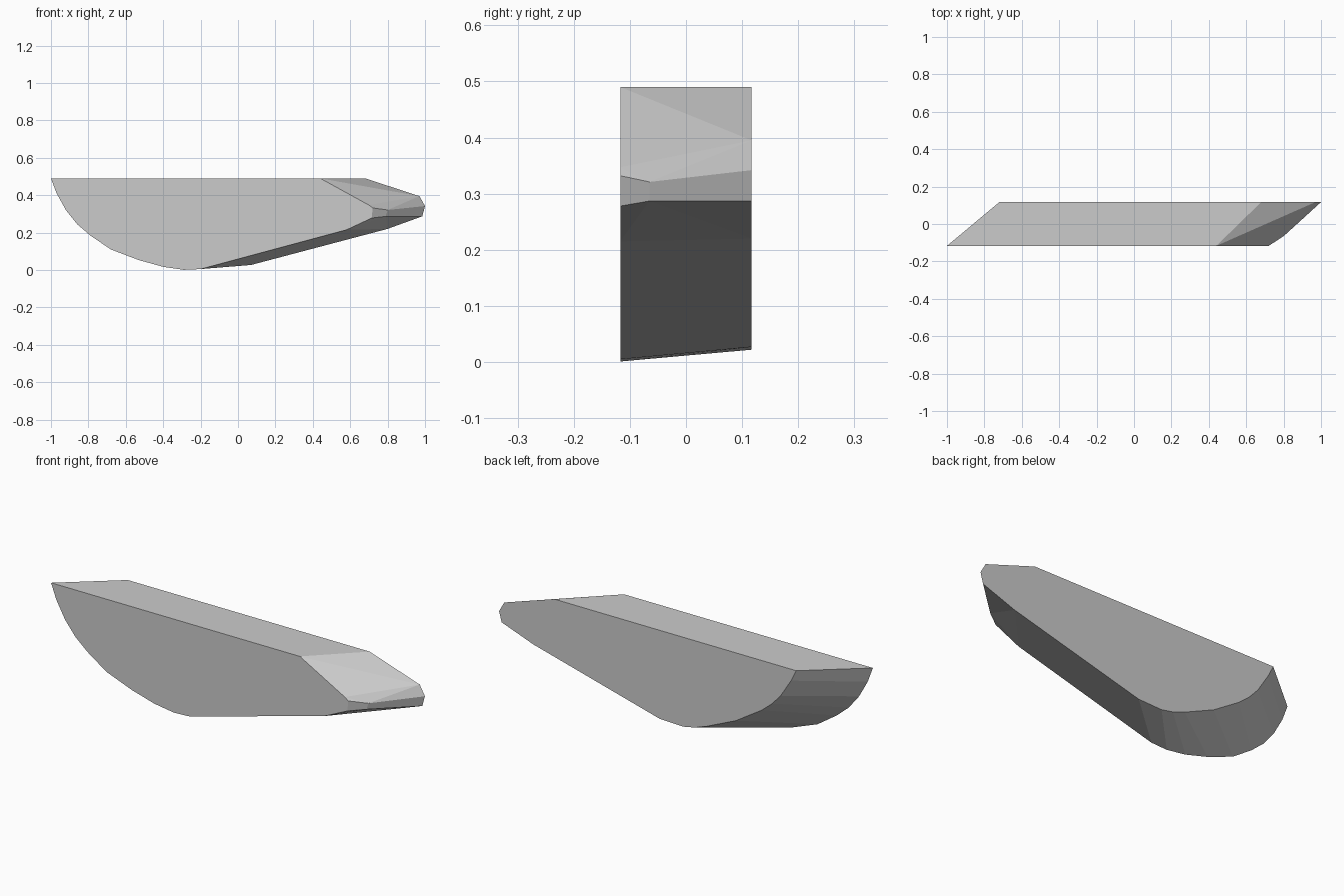
import bpy
import bmesh

cube = bpy.data.objects.get("Cube")
if cube:
    bpy.data.objects.remove(cube)

# Matching outlines (x, z) of the front and back faces
front = [(-1, .49), (-.97, .41), (-.92, .32), (-.86, .245), (-.79, .185),
         (-.68, .11), (-.53, .053), (-.4, .017), (-.29, .001), (-.2, .005),
         (.58, .215), (.715, .278), (.72, .332), (.7, .347), (.44, .49)]
back = [(-.72, .49), (-.69, .43), (-.63, .335), (-.58, .28), (-.52, .23),
        (-.37, .135), (-.2, .06), (-.13, .035), (-.064, .022), (.07, .027),
        (.8, .22), (.985, .287), (1, .342), (.97, .395), (.68, .49)]
half = .117

grey = bpy.data.materials.new("light_grey")
grey.use_nodes = True
colour = (.6, .6, .6, 1)
grey.diffuse_color = colour
grey.node_tree.nodes["Principled BSDF"].inputs["Base Color"].default_value = colour

bm = bmesh.new()
f = [bm.verts.new((x, -half, z)) for x, z in front]
b = [bm.verts.new((x, half, z)) for x, z in back]

# Extra bend on the blunt nose
low = bm.verts.new((.79, -.065, .287))
high = bm.verts.new((.8, -.065, .321))

# Flat sides
bm.faces.new(f)
bm.faces.new(b[::-1])

# Slanted rim, with the nose and its bevel split along their creases
n = len(f)
for i in range(n):
    j = (i + 1) % n
    if i == 10:
        rim = [[f[i], b[i], low], [f[i], low, f[j]], [b[i], b[j], low]]
    elif i == 11:
        rim = [[f[i], low, high, f[j]], [low, b[i], b[j], high]]
    elif i == 12:
        rim = [[f[i], high, f[j]], [high, b[j], f[j]], [high, b[i], b[j]]]
    elif i == 13:
        rim = [[f[i], b[i], f[j]], [b[i], b[j], f[j]]]
    else:
        rim = [[f[i], b[i], b[j], f[j]]]
    for face in rim:
        bm.faces.new(face)

bmesh.ops.recalc_face_normals(bm, faces=bm.faces)
mesh = bpy.data.meshes.new("slanted_hull")
bm.to_mesh(mesh)
bm.free()
mesh.materials.append(grey)
hull = bpy.data.objects.new("slanted_hull", mesh)
bpy.context.collection.objects.link(hull)
